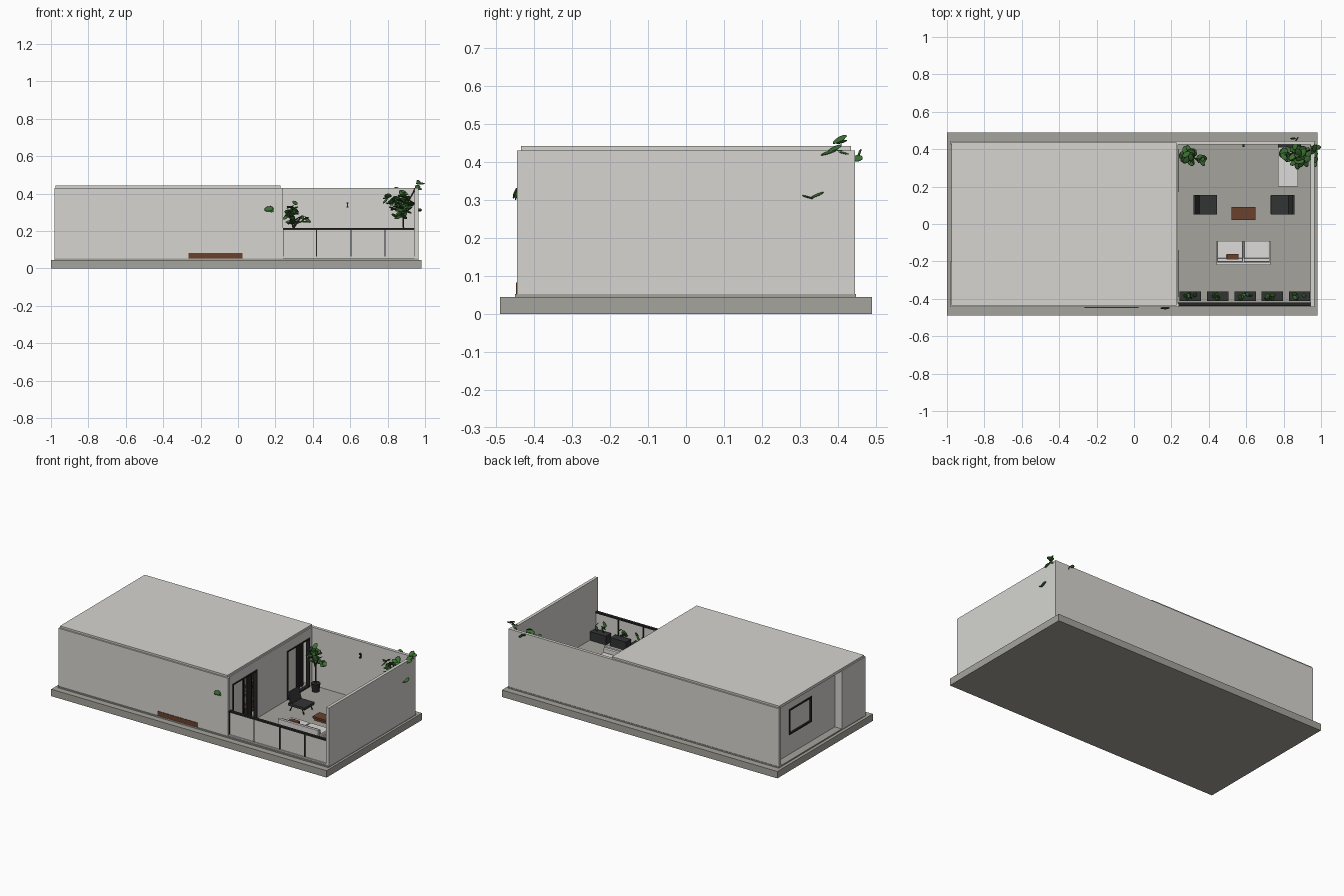
import bpy, bmesh, math, random
from mathutils import Matrix, Vector, Euler

if "Cube" in bpy.data.objects:
    bpy.data.objects.remove(bpy.data.objects["Cube"])

random.seed(4)


def material(name, hexcol):
    lin = []
    for i in (0, 2, 4):
        c = int(hexcol[i:i + 2], 16) / 255
        lin.append(c / 12.92 if c <= 0.04045 else ((c + 0.055) / 1.055) ** 2.4)
    m = bpy.data.materials.new(name)
    m.diffuse_color = (*lin, 1)
    m.use_nodes = True
    m.node_tree.nodes["Principled BSDF"].inputs["Base Color"].default_value = m.diffuse_color
    return m


WALL = material("light_plaster", "d6d5d0")
FLOOR = material("grey_concrete", "a5a49c")
BLACK = material("black_metal", "262626")
DARK = material("dark_fabric", "323334")
WOOD = material("brown_wood", "6b412d")
WHITE = material("off_white", "dcdbd8")
LEAF = material("leaf_green", "3c6e32")
DEEP = material("deep_green", "2a4f26")
BARK = material("bark", "40332a")


def finish(name, bm, mat, smooth=False):
    me = bpy.data.meshes.new(name)
    bm.to_mesh(me)
    bm.free()
    me.materials.append(mat)
    ob = bpy.data.objects.new(name, me)
    bpy.context.collection.objects.link(ob)
    if smooth:
        for p in me.polygons:
            p.use_smooth = True
    return ob


def boxes(name, mat, *dims, bevel=0):
    """One object from boxes given as x0, x1, y0, y1, z0, z1."""
    bm = bmesh.new()
    for x0, x1, y0, y1, z0, z1 in dims:
        m = Matrix.Translation(((x0 + x1) / 2, (y0 + y1) / 2, (z0 + z1) / 2))
        m = m @ Matrix.Diagonal((x1 - x0, y1 - y0, z1 - z0, 1))
        bmesh.ops.create_cube(bm, size=1, matrix=m)
    ob = finish(name, bm, mat)
    if bevel:
        b = ob.modifiers.new("soft_edges", "BEVEL")
        b.width, b.segments = bevel, 2
    return ob


def rods(name, mat, segs, r, r2=None, n=8):
    """Cylinders between pairs of points."""
    bm = bmesh.new()
    for a, b in segs:
        a, b = Vector(a), Vector(b)
        d = b - a
        m = Matrix.Translation((a + b) / 2) @ d.to_track_quat('Z', 'Y').to_matrix().to_4x4()
        bmesh.ops.create_cone(bm, cap_ends=True, segments=n, radius1=r, radius2=r2 or r,
                              depth=d.length, matrix=m)
    return finish(name, bm, mat)


def leaves(name, mat, items):
    """Flat oval leaves: (centre, length radius, euler)."""
    bm = bmesh.new()
    for c, r, e in items:
        m = Matrix.Translation(c) @ Euler(e).to_matrix().to_4x4() @ Matrix.Diagonal((r, r * .6, r * .14, 1))
        bmesh.ops.create_uvsphere(bm, u_segments=10, v_segments=6, radius=1, matrix=m)
    return finish(name, bm, mat, True)


def crown(centre, size, count, r):
    out = []
    for _ in range(count):
        d = Vector((random.gauss(0, 1), random.gauss(0, 1), random.gauss(0, 1))).normalized()
        d *= random.uniform(.45, 1)
        c = Vector(centre) + Vector(d[i] * size[i] for i in range(3))
        out.append((c, r * random.uniform(.7, 1.1),
                    (random.uniform(-.6, .6), random.uniform(-.7, .7), random.uniform(0, 6.28))))
    return out


# base, slab and terrace floor
boxes("base", FLOOR, (-1, .98, -.49, .49, 0, .045))
boxes("floor_slab", FLOOR, (-.98, .965, -.45, .448, .045, .053))

# outer walls
boxes("front_wall", WALL, (-.98, .24, -.445, -.425, .045, .43))
boxes("back_wall", WALL, (-.98, .965, .425, .445, .045, .43))
boxes("right_wall", WALL, (.945, .965, -.445, .445, .045, .43))
boxes("left_wall_front", WALL, (-.98, -.93, -.425, -.2, .045, .43))
boxes("left_wall_recess", WALL, (-.93, -.91, -.2, .04, .045, .43), (-.93, -.91, .27, .425, .045, .43),
      (-.93, -.91, .04, .27, .045, .18), (-.93, -.91, .04, .27, .345, .43))
boxes("roof", WALL, (-.975, .228, -.435, .435, .425, .442))

# wall between house and terrace, with two door openings
boxes("terrace_wall", WALL, (.215, .235, -.425, -.39, .05, .43), (.215, .235, -.14, .17, .05, .43),
      (.215, .235, .4, .425, .05, .43), (.215, .235, -.39, -.14, .37, .43),
      (.215, .235, .17, .4, .37, .43))


def frame_x(name, x, y0, y1, z0, z1, t, d):
    """Rectangular frame in a plane facing x."""
    boxes(name, BLACK, (x - d, x + d, y0, y0 + t, z0, z1), (x - d, x + d, y1 - t, y1, z0, z1),
          (x - d, x + d, y0 + t, y1 - t, z0, z0 + t), (x - d, x + d, y0 + t, y1 - t, z1 - t, z1))


# sliding doors and left window
for tag, y0, y1 in (("front", -.39, -.14), ("back", .17, .4)):
    mid = (y0 + y1) / 2
    frame_x(tag + "_door_frame", .227, y0, y1, .053, .37, .008, .012)
    frame_x(tag + "_door_leaf", .222, y0 + .008, mid, .061, .362, .007, .005)
    boxes(tag + "_door_pane", WALL, (.22, .224, y0 + .015, mid - .007, .068, .355))
frame_x("window_frame", -.927, .04, .27, .18, .345, .01, .008)
boxes("window_pane", WALL, (-.924, -.92, .05, .26, .19, .335))
boxes("curtain", DARK, *[(.185 + .006 * (i % 2), .195 + .006 * (i % 2), .29 + i * .015, .305 + i * .015, .055, .37)
                         for i in range(7)])
boxes("curtain_front", DARK, *[(.185 + .006 * (i % 2), .195 + .006 * (i % 2), -.18 + i * .015, -.165 + i * .015, .055, .37)
                               for i in range(3)])

# terrace railing
boxes("rail_kerb", WALL, (.24, .945, -.44, -.42, .05, .062))
boxes("rail_panels", WALL, (.24, .945, -.433, -.427, .062, .206))
boxes("handrail", BLACK, (.235, .945, -.438, -.42, .206, .216))
boxes("rail_posts", BLACK, (.236, .244, -.437, -.423, .055, .21),
      *[(x - .003, x + .003, -.437, -.423, .062, .21) for x in (.42, .605, .785)])

# planters with small plants
for i, x in enumerate((.3, .447, .595, .74, .885)):
    boxes(f"planter_{i}", DARK, (x - .057, x + .057, -.412, -.36, .053, .11))
    leaves(f"planter_leaves_{i}", LEAF,
           [((x + random.uniform(-.03, .03), -.386 + random.uniform(-.012, .012), .125 + .008 * k), .02,
             (random.uniform(-.4, .4), random.uniform(-1.4, -.7), random.uniform(0, 6.28))) for k in range(6)])

# sofa
boxes("sofa_base", WHITE, (.44, .73, -.22, -.09, .06, .075))
boxes("sofa_cushions", WHITE, (.445, .582, -.195, -.09, .075, .1), (.588, .725, -.195, -.09, .075, .1), bevel=.005)
boxes("sofa_back", WHITE, (.44, .73, -.22, -.203, .06, .135))
boxes("sofa_back_cushions", WHITE, (.445, .582, -.203, -.183, .1, .128), (.588, .725, -.203, -.183, .1, .128), bevel=.004)
boxes("sofa_pillow", WOOD, (.495, .56, -.19, -.16, .1, .132), bevel=.004)
boxes("sofa_feet", BLACK, *[(x, x + .01, y, y + .01, .05, .062) for x in (.45, .71) for y in (-.21, -.11)])

# low table
boxes("table_top", WOOD, (.52, .65, .022, .092, .068, .08))
boxes("table_body", WOOD, (.53, .64, .03, .084, .05, .068))

# two armchairs facing each other
for tag, cx, s in (("left", .383, 1), ("right", .793, -1)):
    y0, y1 = .05, .155
    boxes(tag + "_chair_seat", DARK, (cx - .062, cx + .062, y0, y1, .085, .103), bevel=.004)
    back = boxes(tag + "_chair_back", DARK, (-.007, .007, y0, y1, 0, .075), bevel=.004)
    back.location = (cx - s * .038, 0, .1)
    back.rotation_euler = (0, -s * .3, 0)
    rods(tag + "_chair_legs", BLACK, [((cx + a * .05, y, .053), (cx + a * .035, y, .088))
                                      for a in (-1, 1) for y in (y0 + .01, y1 - .01)], .003)

# corner bench with dark backing, and wall lamp
boxes("corner_bench", WHITE, (.77, .878, .2, .41, .053, .11))
boxes("bench_backing", DARK, (.77, .878, .41, .425, .053, .15))
boxes("wall_lamp", BLACK, (.58, .592, .412, .425, .325, .331), (.58, .592, .412, .425, .347, .353),
      (.583, .589, .418, .425, .331, .347))

# left potted tree
rods("left_pot", BLACK, [((.3, .37, .053), (.3, .37, .105))], .022, .028, 16)
rods("left_trunk", BARK, [((.3, .37, .1), (.3, .37, .24)), ((.3, .37, .2), (.27, .36, .31)),
                          ((.3, .37, .22), (.34, .34, .28))], .004)
leaves("left_crown", LEAF, crown((.29, .36, .29), (.04, .045, .07), 22, .026)
       + crown((.355, .345, .26), (.025, .03, .03), 7, .022))
leaves("left_crown_shade", DEEP, crown((.295, .36, .285), (.035, .04, .06), 12, .024))

# right potted tree
rods("right_pot", BLACK, [((.91, .36, .053), (.91, .36, .12))], .024, .03, 16)
rods("right_trunk", BARK, [((.89, .37, .11), (.88, .37, .32)), ((.88, .37, .28), (.83, .37, .37)),
                           ((.88, .37, .3), (.95, .4, .43))], .004)
leaves("right_crown", LEAF, crown((.875, .365, .34), (.06, .06, .075), 34, .028)
       + crown((.82, .37, .365), (.035, .04, .035), 10, .024))
leaves("right_crown_shade", DEEP, crown((.88, .365, .33), (.05, .055, .07), 18, .026))
# sprigs reaching over and through the walls
leaves("sprigs", LEAF, [((.975, .41, .453), .025, (.3, 0, 0)), ((.96, .39, .435), .024, (.5, -.4, 1.2)),
                        ((.955, .42, .425), .024, (.3, .2, 1.8)), ((.97, .375, .425), .022, (.2, -.3, 1.5)),
                        ((.965, .405, .46), .022, (.6, -.5, 1.4)), ((.85, .457, .425), .017, (1.1, .3, 0)),
                        ((.87, .452, .41), .016, (1.2, 0, 1)), ((.972, .345, .313), .02, (.2, -.4, 1.5)),
                        ((.97, .32, .308), .016, (0, .3, 1.6)), ((.165, -.45, .318), .025, (1.2, -.2, 0)),
                        ((.175, -.447, .312), .018, (1.3, .5, 0))])

# furniture inside the house
boxes("sideboard", WOOD, (-.265, .025, -.448, -.36, .053, .083))
boxes("bookcase", WOOD, *[(.08, .16, -.16, -.06, z, z + .012) for z in (.055, .12, .18, .24, .3)])
boxes("bookcase_sides", BLACK, (.08, .16, -.165, -.16, .053, .315), (.08, .16, -.06, -.055, .053, .315))
boxes("bookcase_boxes", WOOD, (.1, .155, -.15, -.1, .067, .1), (.1, .155, -.12, -.07, .192, .22))
rods("indoor_pot", BLACK, [((.165, -.39, .053), (.165, -.39, .11))], .02, .026, 16)
rods("indoor_stem", BARK, [((.165, -.39, .1), (.165, -.4, .3))], .004)
leaves("indoor_crown", DEEP, crown((.155, -.385, .28), (.025, .015, .05), 10, .02))
boxes("bed", WHITE, (-.85, -.55, .1, .4, .053, .12), bevel=.01)
